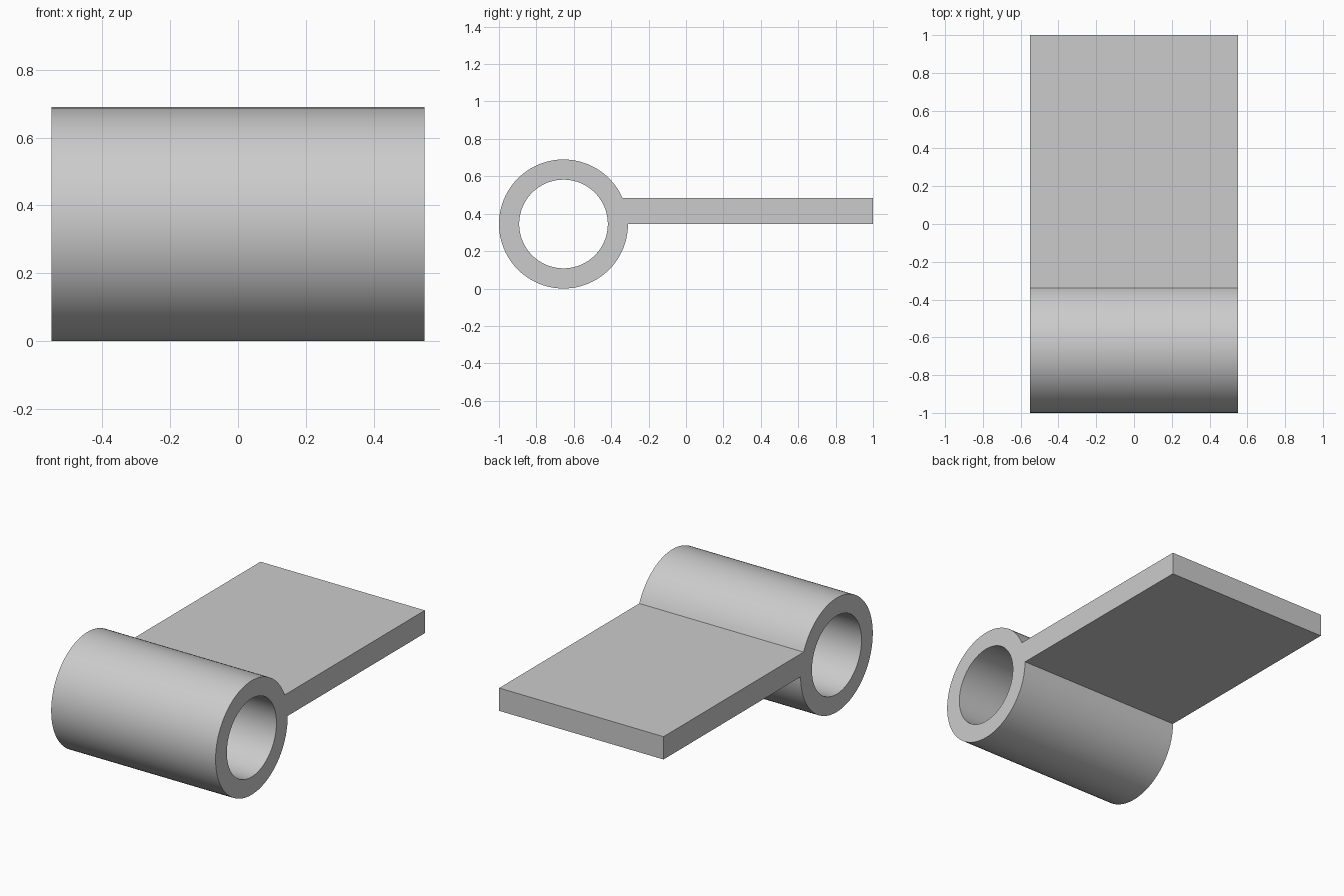
import bpy, bmesh, math

cube = bpy.data.objects.get("Cube")
if cube:
    bpy.data.objects.remove(cube)

HALF_WIDTH = 0.55
CY, CZ = -0.655, 0.345          # barrel axis
OUTER, INNER = 0.345, 0.237
THICK = 0.138                   # leaf thickness
JOIN, BODY = 6, 90              # arc steps inside the leaf root / around the barrel

grey = bpy.data.materials.new("plain grey")
grey.use_nodes = True
colour = (0.6, 0.6, 0.6, 1)
grey.diffuse_color = colour
grey.node_tree.nodes["Principled BSDF"].inputs["Base Color"].default_value = colour

# Angles run over the leaf root first, then round the rest of the barrel
root = math.asin(THICK / OUTER)
angles = [root * i / JOIN for i in range(JOIN)]
angles += [root + (2 * math.pi - root) * i / BODY for i in range(BODY)]
count = len(angles)

bm = bmesh.new()


def section(x):
    """Points of the outer ring, the bore and the leaf's free edge at one end."""
    def ring(r):
        return [bm.verts.new((x, CY + r * math.cos(a), CZ + r * math.sin(a))) for a in angles]
    tip = [bm.verts.new((x, 1, z)) for z in (CZ, CZ + THICK)]
    return ring(OUTER), ring(INNER), tip


ends = [section(x) for x in (-HALF_WIDTH, HALF_WIDTH)]

# End faces: barrel annulus and leaf edge
for outer, inner, tip in ends:
    for i in range(count):
        j = (i + 1) % count
        bm.faces.new((outer[i], outer[j], inner[j], inner[i]))
    bm.faces.new(tip + outer[JOIN::-1])

# Long surfaces: barrel outside, bore, then leaf bottom, edge and top
(o1, n1, t1), (o2, n2, t2) = ends
for i in range(count):
    j = (i + 1) % count
    bm.faces.new((n1[i], n1[j], n2[j], n2[i])).smooth = True
    if i >= JOIN:
        bm.faces.new((o1[i], o1[j], o2[j], o2[i])).smooth = True
path1 = [o1[0], *t1, o1[JOIN]]
path2 = [o2[0], *t2, o2[JOIN]]
for i in range(3):
    bm.faces.new((path1[i], path1[i + 1], path2[i + 1], path2[i]))

bmesh.ops.recalc_face_normals(bm, faces=bm.faces)
mesh = bpy.data.meshes.new("hinge_leaf")
bm.to_mesh(mesh)
bm.free()
mesh.materials.append(grey)
hinge = bpy.data.objects.new("hinge_leaf", mesh)
bpy.context.collection.objects.link(hinge)

# Smooth barrel with crisp corners
bpy.context.view_layer.objects.active = hinge
hinge.select_set(True)
bpy.ops.object.shade_smooth_by_angle(angle=math.radians(30))
